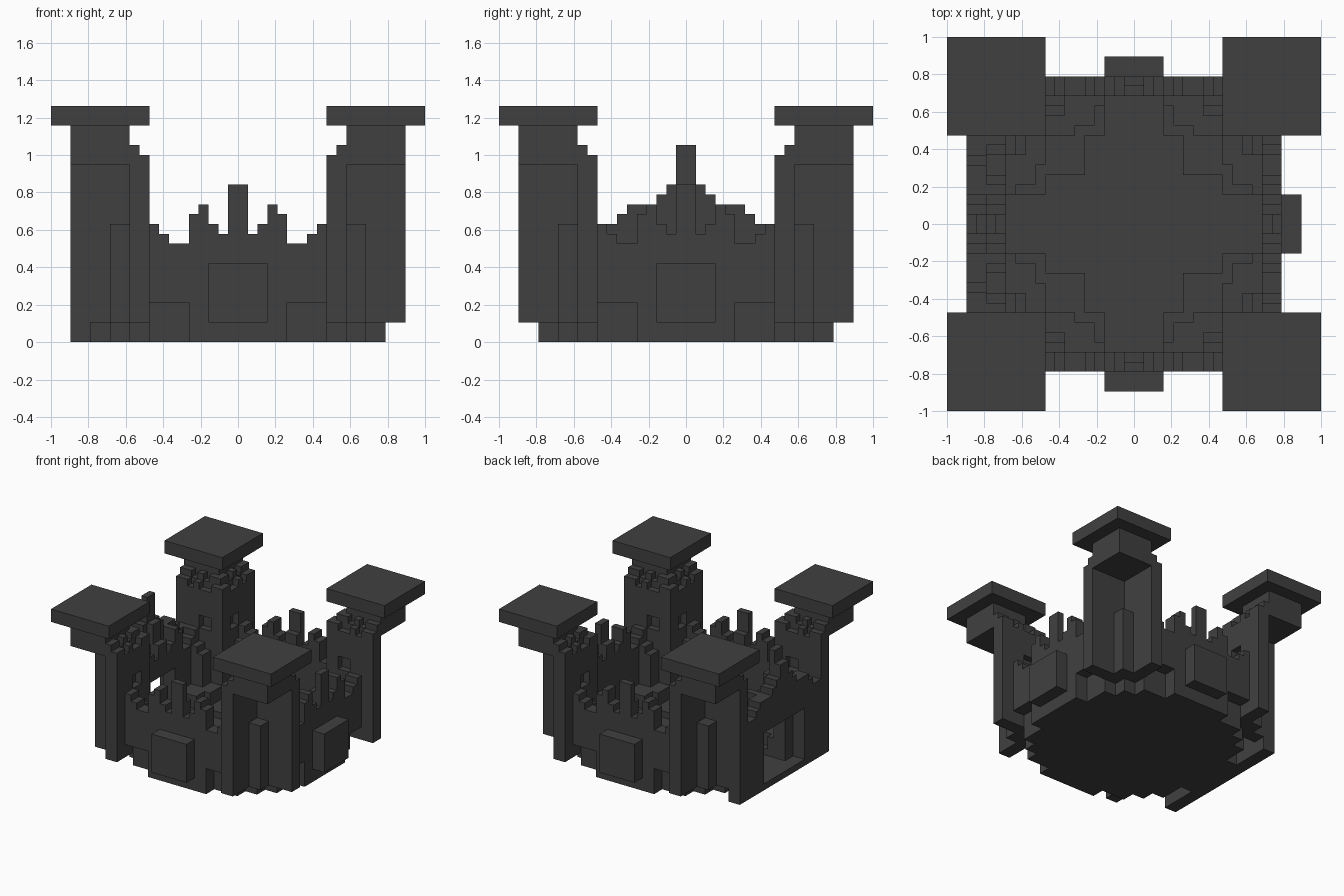
import bpy, bmesh, math

if "Cube" in bpy.data.objects:
    bpy.data.objects.remove(bpy.data.objects["Cube"])

U = 1 / 19                      # one building block
grid = {}                       # block cell -> part name


def box(part, x0, x1, y0, y1, z0, z1):
    """Fill a box of blocks; part None carves it away."""
    for x in range(x0, x1):
        for y in range(y0, y1):
            for z in range(z0, z1):
                if part:
                    grid[x, y, z] = part
                else:
                    grid.pop((x, y, z), None)


def around(part, x0, x1, y0, y1, z0, z1):
    """Fill a box mirrored in x and y, and swapped across the diagonal."""
    for a in ((x0, x1, y0, y1), (y0, y1, x0, x1)):
        for xa, xb in {(a[0], a[1]), (-a[1], -a[0])}:
            for ya, yb in {(a[2], a[3]), (-a[3], -a[2])}:
                box(part, xa, xb, ya, yb, z0, z1)


# stepped round base, hollowed like a bowl
for hx, hy in ((15, 5), (13, 9), (11, 11)):
    around("base", -hx, hx, -hy, hy, 0, 2)
for hx, hy in ((15, 5), (13, 9)):
    around("base", -hx, hx, -hy, hy, 2, 4)
for hx, hy in ((13, 3), (9, 5)):
    around(None, -hx, hx, -hy, hy, 1, 4)
for hx, hy in ((12, 4), (10, 6), (9, 9)):
    around(None, -hx, hx, -hy, hy, 2, 4)

# four walls with a ragged battlement, heights by distance from the middle
tops = (11, 11, 12, 14, 13, 10, 10, 11, 12)
for i, h in enumerate(tops):
    around("wall", i, i + 1, 13, 15, 4, h)
around("wall", -1, 1, 14, 15, 11, 16)
around("wall", -1, 1, 13, 14, 11, 13)

# stepped blocks in the inner corners of the walls
around("corner_step", 7, 9, 12, 13, 4, 10)
around("corner_step", 7, 9, 11, 12, 4, 9)

# protruding panels on the front, back and right walls
for a in ((-3, 3, -17, -15), (-3, 3, 15, 17), (15, 17, -3, 3)):
    box("wall_panel", *a, 2, 8)

# corner towers: two crossing slabs, a buttress, an overhanging head and a flat cap
for j in range(9, 17):
    around("tower", 9, 10, j, j + 1, 2, 18 if j in (11, 12, 14) else 19)
for j in range(10, 17):
    around("tower", 10, 11, j, j + 1, 2, 19 if j in (12, 14) else 20)
around(None, 9, 10, 11, 13, 12, 14)         # window slits
around("tower_buttress", 11, 13, 11, 13, 2, 12)
around("tower_head", 11, 17, 11, 17, 18, 22)
around("tower_cap", 9, 19, 9, 19, 22, 24)

# gabled gatehouse on the left side
gable = (16, 16, 15, 14, 14, 14, 13, 12, 12, 18, 18)
for i, h in enumerate(gable):
    for y in (i, -i - 1):
        box("gatehouse", -17, -15, y, y + 1, 0, h)
box("gatehouse", -16, -15, -1, 1, 16, 20)
box("gatehouse", -17, -16, -1, 1, 16, 18)
box(None, -17, -15, -5, 5, 1, 9)
box(None, -15, -12, -3, 3, 1, 8)

# one dark stone colour
stone = bpy.data.materials.new("dark_stone")
stone.diffuse_color = (0.051, 0.051, 0.051, 1)
stone.use_nodes = True
stone.node_tree.nodes["Principled BSDF"].inputs["Base Color"].default_value = stone.diffuse_color

# outer faces of a block: direction and its four corners
SIDES = {
    (1, 0, 0): ((1, 0, 0), (1, 1, 0), (1, 1, 1), (1, 0, 1)),
    (-1, 0, 0): ((0, 0, 0), (0, 0, 1), (0, 1, 1), (0, 1, 0)),
    (0, 1, 0): ((0, 1, 0), (0, 1, 1), (1, 1, 1), (1, 1, 0)),
    (0, -1, 0): ((0, 0, 0), (1, 0, 0), (1, 0, 1), (0, 0, 1)),
    (0, 0, 1): ((0, 0, 1), (1, 0, 1), (1, 1, 1), (0, 1, 1)),
    (0, 0, -1): ((0, 0, 0), (0, 1, 0), (1, 1, 0), (1, 0, 0)),
}

# skin each part, keeping only exposed faces and merging flat areas
for part in sorted(set(grid.values())):
    bm, verts = bmesh.new(), {}
    for (x, y, z), name in grid.items():
        if name != part:
            continue
        for (dx, dy, dz), corners in SIDES.items():
            if (x + dx, y + dy, z + dz) in grid:
                continue
            keys = [(x + a, y + b, z + c) for a, b, c in corners]
            for k in keys:
                if k not in verts:
                    verts[k] = bm.verts.new([v * U for v in k])
            bm.faces.new([verts[k] for k in keys])
    bmesh.ops.dissolve_limit(bm, angle_limit=math.radians(1), verts=bm.verts[:], edges=bm.edges[:])
    mesh = bpy.data.meshes.new(part)
    bm.to_mesh(mesh)
    bm.free()
    mesh.materials.append(stone)
    bpy.context.collection.objects.link(bpy.data.objects.new(part, mesh))
